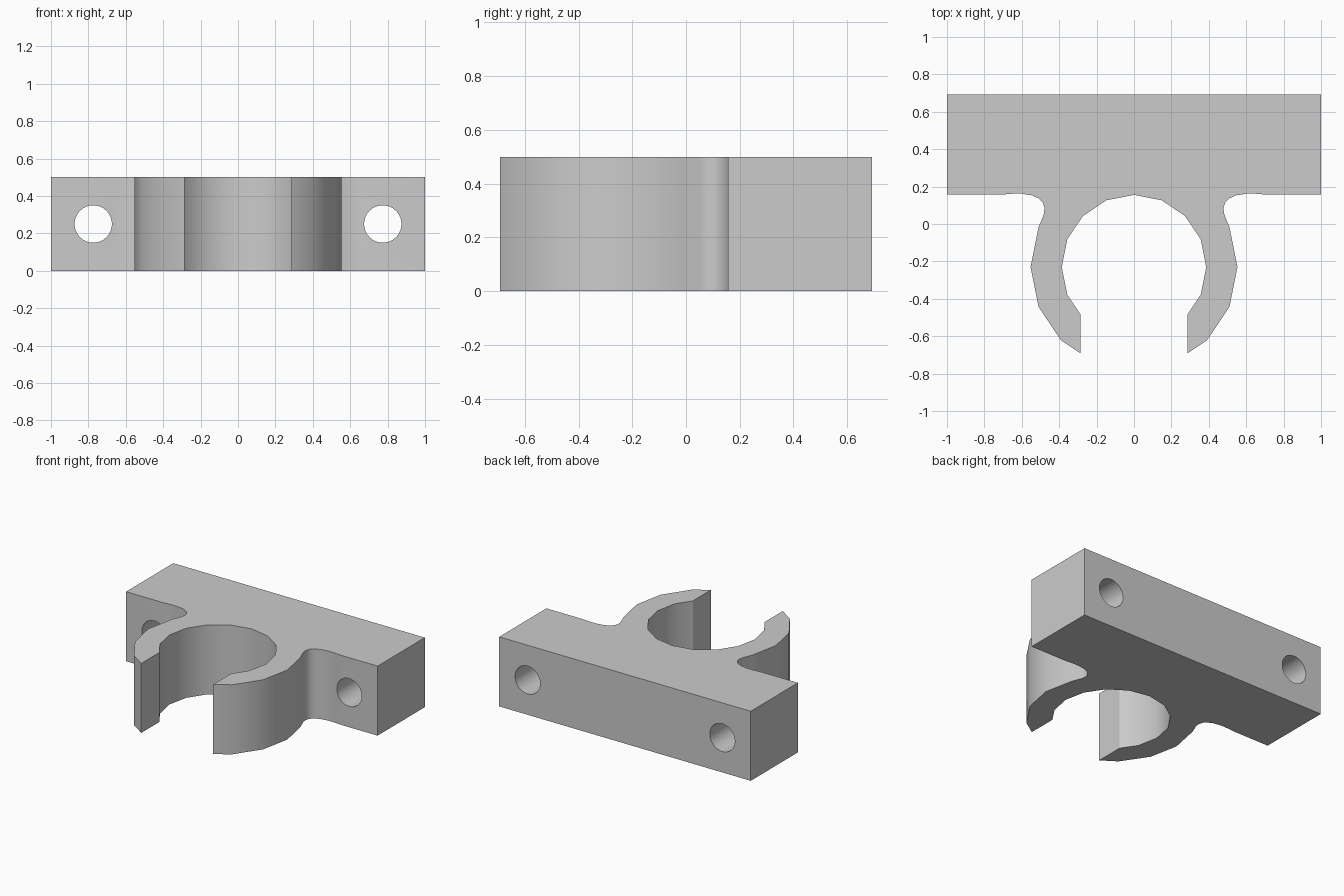
import bpy, bmesh
from math import sin, cos, radians
from mathutils import Matrix

if "Cube" in bpy.data.objects:
    bpy.data.objects.remove(bpy.data.objects["Cube"])

HEIGHT, CY, GAP = 0.5, -0.23, 0.285
R_IN, R_OUT = 0.386, 0.553


def arc(r, degrees):
    """Points on a 16-sided ring, angle measured from +y towards +x."""
    return [(r * sin(radians(a)), CY + r * cos(radians(a))) for a in degrees]


def cut_at_gap(p, q):
    """Point where edge p-q meets the mouth of the clip."""
    t = (GAP - p[0]) / (q[0] - p[0])
    return (GAP, p[1] + t * (q[1] - p[1]))


# Right half of the clip outline: bore, mouth, outer jaw, fillet, bar
inner = arc(R_IN, [i * 22.5 for i in range(7)])
outer = arc(R_OUT, [157.5, 135, 112.5, 90, 67.5])
inner[-1] = cut_at_gap(inner[-2], inner[-1])
outer[0] = cut_at_gap(outer[1], outer[0])
fillet = [(0.483, 0.05), (0.478, 0.085), (0.488, 0.115), (0.51, 0.137),
          (0.545, 0.153), (0.60, 0.162), (0.65, 0.162), (0.71, 0.157)]
bar = [(1, 0.157), (1, 0.693)]
half = inner + outer + fillet + bar
outline = half + [(-x, y) for x, y in reversed(half[1:])]

# Extrude the mirrored outline upwards
bm = bmesh.new()
face = bm.faces.new([bm.verts.new((x, y, 0)) for x, y in outline])
top = bmesh.ops.extrude_face_region(bm, geom=[face])["geom"]
bmesh.ops.translate(bm, vec=(0, 0, HEIGHT),
                    verts=[v for v in top if isinstance(v, bmesh.types.BMVert)])
bmesh.ops.recalc_face_normals(bm, faces=bm.faces)
mesh = bpy.data.meshes.new("pipe_clip")
bm.to_mesh(mesh)
bm.free()
clip = bpy.data.objects.new("pipe_clip", mesh)
bpy.context.collection.objects.link(clip)

# Two screw holes through the bar, front to back
bm = bmesh.new()
for side in (-1, 1):
    place = Matrix.Translation((side * 0.774, 0.42, 0.25)) @ Matrix.Rotation(radians(90), 4, 'X')
    bmesh.ops.create_cone(bm, cap_ends=True, segments=32, radius1=0.1,
                          radius2=0.1, depth=0.8, matrix=place)
mesh = bpy.data.meshes.new("screw_hole_cutter")
bm.to_mesh(mesh)
bm.free()
cutter = bpy.data.objects.new("screw_hole_cutter", mesh)
bpy.context.collection.objects.link(cutter)

mod = clip.modifiers.new("screw_holes", 'BOOLEAN')
mod.operation, mod.solver, mod.object = 'DIFFERENCE', 'EXACT', cutter
bpy.context.view_layer.objects.active = clip
clip.select_set(True)
bpy.ops.object.modifier_apply(modifier=mod.name)
bpy.data.objects.remove(cutter)

# Smooth curved walls, keep crisp edges
bpy.ops.object.shade_smooth_by_angle(angle=radians(30))
